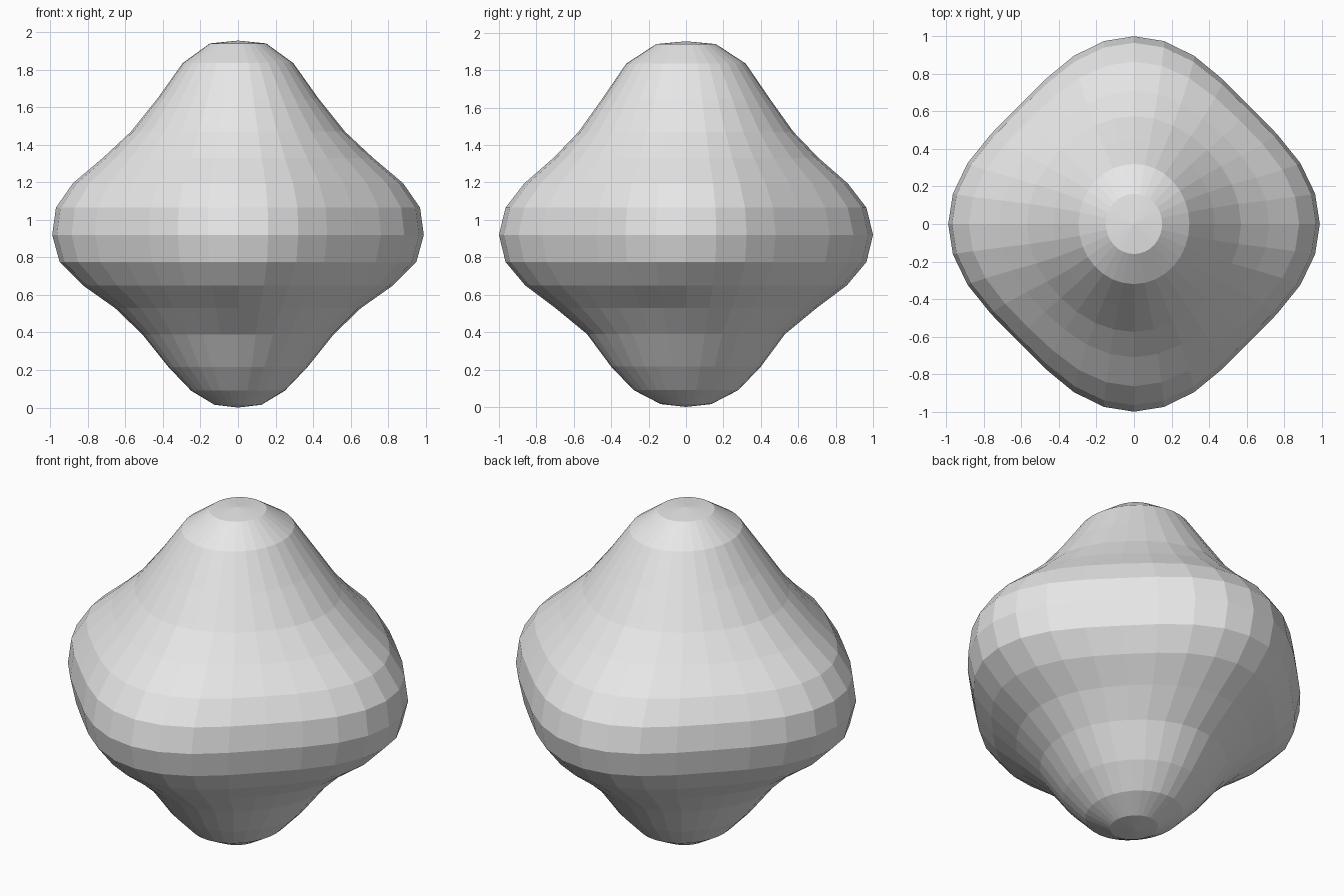
import bpy
import bmesh
from math import sin, cos, atan2, pi

SEGMENTS = 32
CENTRE_Z = 0.92

# Rings from bottom to top: height, half width in x, half width in y
RINGS = [
    (0.015, 0.125, 0.135), (0.09, 0.25, 0.28), (0.215, 0.37, 0.40),
    (0.39, 0.51, 0.53), (0.53, 0.655, 0.70), (0.65, 0.825, 0.86),
    (0.775, 0.95, 0.965), (0.92, 0.99, 1.0), (1.065, 0.97, 0.965),
    (1.195, 0.88, 0.865), (1.33, 0.72, 0.71), (1.47, 0.57, 0.575),
    (1.645, 0.43, 0.45), (1.835, 0.295, 0.32), (1.94, 0.15, 0.16),
]
BOTTOM, TOP = 0.0, 1.955

cube = bpy.data.objects.get("Cube")
if cube:
    bpy.data.objects.remove(cube, do_unlink=True)


def make_material(name, colour):
    mat = bpy.data.materials.new(name)
    mat.use_nodes = True
    mat.diffuse_color = colour
    mat.node_tree.nodes["Principled BSDF"].inputs["Base Color"].default_value = colour
    return mat


def add_ring(bm, z, rx, ry):
    """Ring that is round near the poles and a soft diamond at the equator."""
    lobe = cos(atan2(z - CENTRE_Z, rx)) ** 4
    verts = []
    for i in range(SEGMENTS):
        a = 2 * pi * i / SEGMENTS
        a -= 0.045 * lobe * sin(4 * a)
        r = 1 - 0.058 * lobe * (1 - cos(4 * a))
        verts.append(bm.verts.new((rx * r * cos(a), ry * r * sin(a), z)))
    return verts


def add_cap(bm, ring, z, flip):
    pole = bm.verts.new((0, 0, z))
    for a, b in zip(ring, ring[1:] + ring[:1]):
        bm.faces.new((b, a, pole) if flip else (a, b, pole))


# Faceted lobed body
bm = bmesh.new()
rings = [add_ring(bm, *row) for row in RINGS]
for low, high in zip(rings, rings[1:]):
    for i in range(SEGMENTS):
        j = (i + 1) % SEGMENTS
        bm.faces.new((low[i], low[j], high[j], high[i]))
add_cap(bm, rings[0], BOTTOM, True)
add_cap(bm, rings[-1], TOP, False)

mesh = bpy.data.meshes.new("lobed_body")
bm.to_mesh(mesh)
bm.free()
mesh.materials.append(make_material("light grey", (0.8, 0.8, 0.8, 1)))
body = bpy.data.objects.new("lobed_body", mesh)
bpy.context.collection.objects.link(body)
